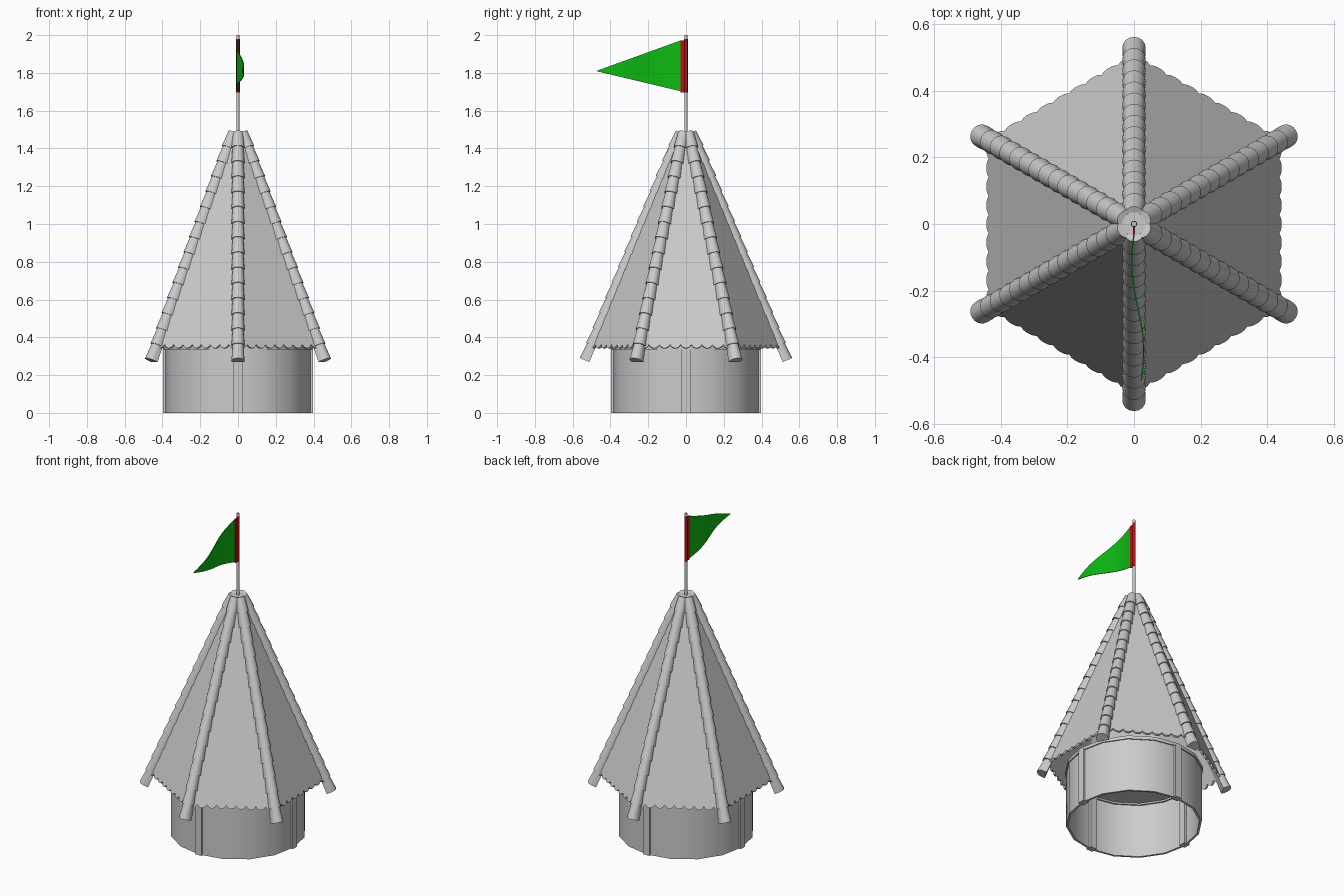
import bpy, bmesh, math
from mathutils import Vector, Matrix

cube = bpy.data.objects.get("Cube")
if cube:
    bpy.data.objects.remove(cube, do_unlink=True)


def material(name, rgb):
    m = bpy.data.materials.new(name)
    m.use_nodes = True
    m.diffuse_color = (*rgb, 1)
    m.node_tree.nodes["Principled BSDF"].inputs["Base Color"].default_value = (*rgb, 1)
    return m


STONE = material("stone grey", (0.6, 0.6, 0.6))
GREEN = material("flag green", (0.004, 0.5, 0.006))
RED = material("sleeve red", (0.5, 0.004, 0.008))


def finish(name, bm, mat, smooth=None):
    bmesh.ops.recalc_face_normals(bm, faces=bm.faces)
    mesh = bpy.data.meshes.new(name)
    bm.to_mesh(mesh)
    bm.free()
    mesh.materials.append(mat)
    ob = bpy.data.objects.new(name, mesh)
    bpy.context.collection.objects.link(ob)
    if smooth:
        bpy.ops.object.select_all(action="DESELECT")
        ob.select_set(True)
        bpy.context.view_layer.objects.active = ob
        bpy.ops.object.shade_smooth_by_angle(angle=math.radians(smooth))
    return ob


def loft(bm, rings, closed=False, caps=True):
    """Skin closed cross-sections of equal size."""
    loops = [[bm.verts.new(p) for p in ring] for ring in rings]
    n = len(loops[0])
    pairs = list(zip(loops, loops[1:]))
    if closed:
        pairs.append((loops[-1], loops[0]))
    for a, b in pairs:
        for i in range(n):
            j = (i + 1) % n
            bm.faces.new((a[i], a[j], b[j], b[i]))
    if caps and not closed:
        bm.faces.new(loops[0])
        bm.faces.new(loops[-1])


def circle(r, z, n, turn=0.0):
    return [(r * math.cos(turn + math.tau * i / n), r * math.sin(turn + math.tau * i / n), z)
            for i in range(n)]


def tube(name, inner, outer, z0, z1, n, smooth=None):
    bm = bmesh.new()
    loft(bm, [circle(outer, z0, n), circle(outer, z1, n),
              circle(inner, z1, n), circle(inner, z0, n)], closed=True)
    return finish(name, bm, STONE, smooth)


def box(name, size, centre, mat, angle=0.0):
    bm = bmesh.new()
    bmesh.ops.create_cube(bm, size=1, matrix=Matrix.Rotation(angle, 4, "Z")
                          @ Matrix.Translation(centre) @ Matrix.Diagonal((*size, 1)))
    return finish(name, bm, mat)


def rod(name, r, z0, z1, mat, n=12):
    bm = bmesh.new()
    loft(bm, [circle(r, z0, n), circle(r, z1, n)])
    return finish(name, bm, mat, 40)


# Round wall, open below, with four posts and a top rail
tube("wall", 0.375, 0.388, 0, 0.34, 16, 30)
tube("wall_top_rail", 0.365, 0.395, 0.335, 0.355, 16, 30)
for k in range(4):
    box(f"wall_post_{k + 1}", (0.04, 0.045, 0.34), (0.376, 0, 0.17), STONE, k * math.pi / 2)

# Ceiling under the roof
bm = bmesh.new()
loft(bm, [circle(0.385, 0.345, 16), circle(0.385, 0.355, 16)])
finish("ceiling", bm, STONE)

# Six roof panels with a scalloped lower edge
SCALLOPS, STEPS = 9, 5
APOTHEM, EAVE, TOP_APOTHEM, TOP = 0.437, 0.362, 0.036, 1.485
half_low, half_top = APOTHEM * math.tan(math.pi / 6), TOP_APOTHEM * math.tan(math.pi / 6)
down = Vector((APOTHEM - TOP_APOTHEM, 0, EAVE - TOP)).normalized()
inward = Vector((down.z, 0, -down.x))
outline = [Vector((TOP_APOTHEM, half_top, TOP)), Vector((TOP_APOTHEM, -half_top, TOP))]
for i in range(SCALLOPS * STEPS + 1):
    drop = 0.02 * abs(math.sin(math.pi * i / STEPS)) ** 0.6
    side = half_low * (2 * i / (SCALLOPS * STEPS) - 1)
    outline.append(Vector((APOTHEM, side, EAVE)) + down * drop)
for k in range(6):
    turn = Matrix.Rotation(k * math.pi / 3, 3, "Z")
    bm = bmesh.new()
    loft(bm, [[turn @ p for p in outline], [turn @ (p + inward * 0.012) for p in outline]])
    finish(f"roof_panel_{k + 1}", bm, STONE)

# Overlapping tapered ridge tiles along the six corners
TILES = 15
ridge_top, ridge_low = Vector((0.027, 0, 1.484)), Vector((0.53, 0, 0.277))
along = (ridge_low - ridge_top).normalized()
out = Vector((-along.z, 0, along.x))
length = (ridge_low - ridge_top).length


def arch(r, s):
    """Half-round tile section at distance s down the ridge."""
    base = ridge_top + along * s
    pts = [base + out * r * math.sin(a) + Vector((0, r * math.cos(a), 0))
           for a in (math.pi * i / 8 for i in range(9))]
    foot = out * -0.02
    return [pts[0] + foot] + pts + [pts[-1] + foot]


for k in range(6):
    turn = Matrix.Rotation(math.pi / 6 + k * math.pi / 3, 3, "Z")
    bm = bmesh.new()
    pitch = length / TILES
    for t in range(TILES):
        start = max(0, t * pitch - 0.012)
        loft(bm, [[turn @ p for p in arch(r, s)]
                  for r, s in ((0.028, start), (0.035, (t + 1) * pitch))])
    finish(f"ridge_tiles_{k + 1}", bm, STONE, 40)

# Roof cap and flag pole
bm = bmesh.new()
loft(bm, [circle(0.045, 1.45, 6, math.pi / 6), circle(0.04, 1.487, 6, math.pi / 6)])
finish("roof_cap", bm, STONE)
rod("flag_pole", 0.008, 1.48, 2.0, STONE)

# Red sleeve holding the flag
rod("flag_sleeve", 0.0095, 1.695, 1.98, RED)
box("flag_hem", (0.006, 0.03, 0.275), (0, -0.015, 1.835), RED)

# Waving pennant
bm = bmesh.new()
rings = []
for i in range(13):
    t = i / 12
    y = -0.028 - 0.442 * t
    x = 0.022 * t - 0.012 * math.sin(t * math.tau)
    hi, lo = 1.972 - 0.16 * t, 1.703 + 0.105 * t
    rings.append([(x - 0.002, y, lo), (x + 0.002, y, lo), (x + 0.002, y, hi), (x - 0.002, y, hi)])
loft(bm, rings)
finish("pennant", bm, GREEN, 40)
